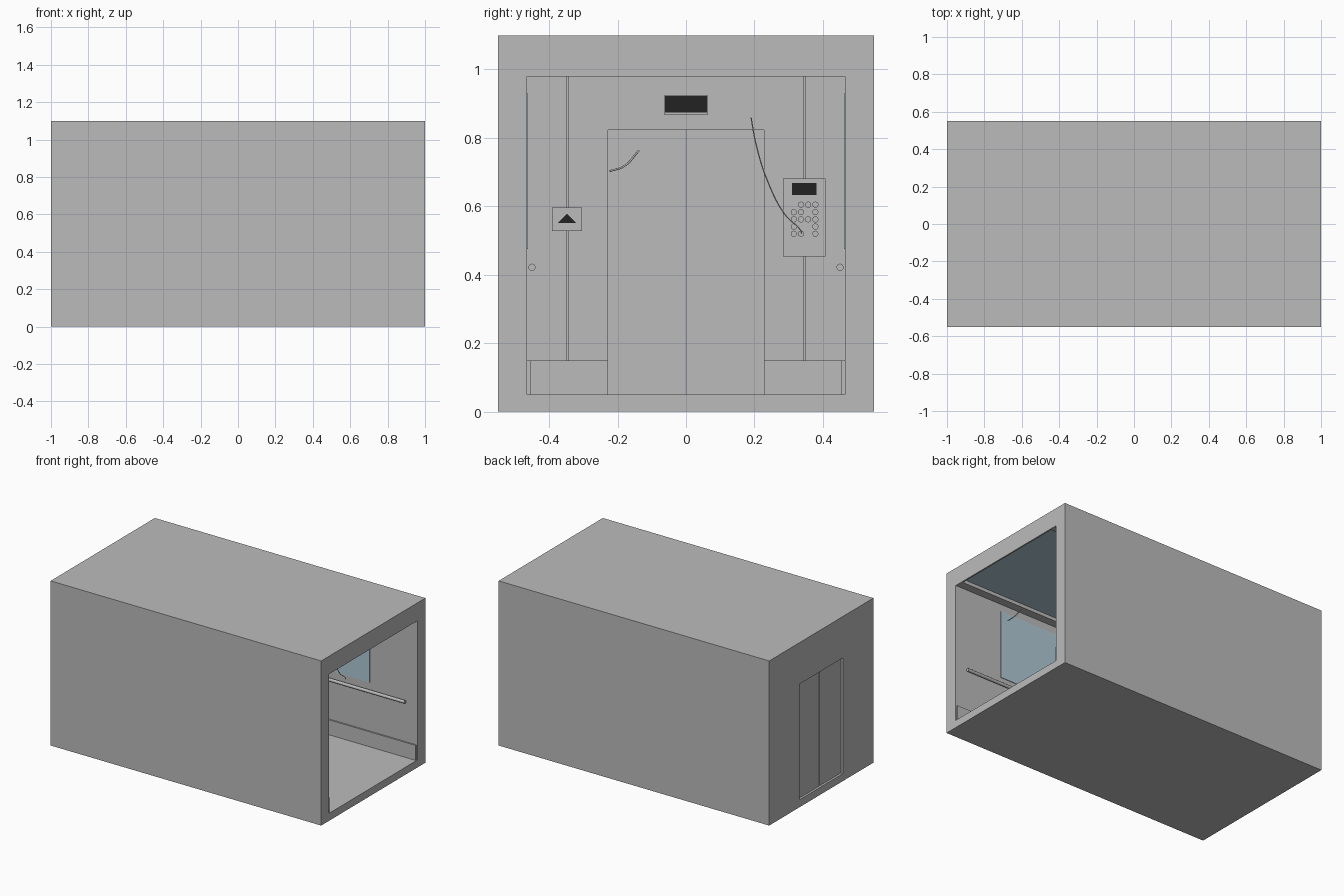
import bpy, bmesh, math
from mathutils import Vector

if "Cube" in bpy.data.objects:
    bpy.data.objects.remove(bpy.data.objects["Cube"])


def material(name, rgb):
    m = bpy.data.materials.new(name)
    m.diffuse_color = (*rgb, 1)
    m.use_nodes = True
    m.node_tree.nodes["Principled BSDF"].inputs["Base Color"].default_value = m.diffuse_color
    return m


GREY = material("steel grey", (0.5, 0.5, 0.5))
BLUE = material("pale blue glass", (0.44, 0.59, 0.67))
BLACK = material("display black", (0.016, 0.016, 0.016))


def finish(name, bm, mat):
    bmesh.ops.recalc_face_normals(bm, faces=bm.faces)
    me = bpy.data.meshes.new(name)
    bm.to_mesh(me)
    bm.free()
    me.materials.append(mat)
    ob = bpy.data.objects.new(name, me)
    bpy.context.collection.objects.link(ob)
    return ob


def box(name, x, y, z, mat=GREY):
    """Box from (min, max) ranges."""
    bm = bmesh.new()
    bmesh.ops.create_cube(bm, size=1)
    for v in bm.verts:
        v.co = [r[0] if c < 0 else r[1] for c, r in zip(v.co, (x, y, z))]
    return finish(name, bm, mat)


def rod(name, centre, radius, length, sides, mat=GREY):
    """Cylinder lying along x."""
    bm = bmesh.new()
    bmesh.ops.create_cone(bm, cap_ends=True, segments=sides, radius1=radius,
                          radius2=radius, depth=length)
    for v in bm.verts:
        v.co = Vector((v.co.z, v.co.x, v.co.y)) + Vector(centre)
    for f in bm.faces:
        f.smooth = len(f.verts) == 4
    return finish(name, bm, mat)


def strand(name, points, radius):
    """Thin curved wire."""
    cu = bpy.data.curves.new(name, 'CURVE')
    cu.dimensions = '3D'
    cu.bevel_depth = radius
    cu.bevel_resolution = 1
    cu.resolution_u = 6
    cu.use_fill_caps = True
    sp = cu.splines.new('BEZIER')
    sp.bezier_points.add(len(points) - 1)
    for bp, p in zip(sp.bezier_points, points):
        bp.co = p
        bp.handle_left_type = bp.handle_right_type = 'AUTO'
    cu.materials.append(GREY)
    bpy.context.collection.objects.link(bpy.data.objects.new(name, cu))


# Shell: solid block with cabin, doorway and ceiling recess cut out
BACK = -0.95
shell = box("cabin_shell", (-1, 1), (-0.55, 0.55), (0, 1.1))
cutters = [
    box("cabin_cutter", (BACK, 1.1), (-0.465, 0.465), (0.05, 0.98)),
    box("doorway_cutter", (-1.1, -0.9), (-0.228, 0.228), (0.05, 0.823)),
    box("ceiling_cutter", (-0.9, 0.99), (-0.41, 0.41), (0.9, 1.007)),
]
for c in cutters:
    mod = shell.modifiers.new(c.name, 'BOOLEAN')
    mod.operation = 'DIFFERENCE'
    mod.solver = 'EXACT'
    mod.object = c
deps = bpy.context.evaluated_depsgraph_get()
cut = bpy.data.meshes.new_from_object(shell.evaluated_get(deps))
shell.modifiers.clear()
shell.data = cut
for c in cutters:
    bpy.data.objects.remove(c)

# Ceiling glass
box("ceiling_glass", (-0.9, 0.99), (-0.41, 0.41), (1.003, 1.009), BLUE)

# Sliding doors
for name, a, b in (("left_door", -0.228, -0.0008), ("right_door", 0.0008, 0.228)):
    box(name, (-0.985, BACK), (a, b), (0.05, 0.823))

# End wall panels with narrow seams, and skirting beside the doors
F = BACK + 0.01
for s, side in ((-1, "left"), (1, "right")):
    def span(a, b):
        return tuple(sorted((s * a, s * b)))
    box(side + "_corner_panel", (BACK, F), span(0.349, 0.465), (0.15, 0.98))
    box(side + "_inner_panel", (BACK, F), span(0.228, 0.343), (0.15, 0.98))
    box(side + "_end_skirting", (BACK, F + 0.01), span(0.228, 0.455), (0.05, 0.15))
    # Side wall parts
    box(side + "_side_skirting", (BACK, 0.995), span(0.455, 0.465), (0.05, 0.15))
    box(side + "_mirror", (-0.65, 0.65), span(0.4615, 0.466), (0.475, 0.93), BLUE)
    rod(side + "_handrail", (0, s * 0.45, 0.422), 0.0105, 1.84, 20)
box("door_header_panel", (BACK, F), (-0.228, 0.228), (0.823, 0.98))

# Floor display over the doors
box("display_frame", (F, F + 0.006), (-0.064, 0.064), (0.868, 0.924))
box("floor_display", (F + 0.006, F + 0.010), (-0.062, 0.062), (0.874, 0.922), BLACK)

# Call plate with an up arrow
box("call_plate", (BACK, F + 0.008), (-0.391, -0.304), (0.528, 0.596))
bm = bmesh.new()
tri = [bm.verts.new((F + 0.011, y, z)) for y, z in
       ((-0.374, 0.552), (-0.321, 0.552), (-0.3475, 0.578))]
face = bm.faces.new(tri)
ext = bmesh.ops.extrude_face_region(bm, geom=[face])
for g in ext["geom"]:
    if isinstance(g, bmesh.types.BMVert):
        g.co.x -= 0.004
finish("up_arrow", bm, BLACK)

# Control panel with display and buttons
box("control_plate", (BACK, F + 0.008), (0.283, 0.408), (0.453, 0.682))
box("control_face", (F + 0.008, F + 0.012), (0.287, 0.404), (0.457, 0.678))
box("control_display", (F + 0.012, F + 0.015), (0.309, 0.382), (0.633, 0.669), BLACK)
cols = (0.315, 0.336, 0.357, 0.378)
rows = ((0.605, (1, 2, 3)), (0.583, (0, 1, 3)), (0.562, (0, 1, 2, 3)),
        (0.541, (0, 3)), (0.520, (0, 1, 3)))
for z, used in rows:
    for c in used:
        rod("button", (F + 0.014, cols[c], z), 0.009, 0.008, 14)

# Loose hanging wires near the entrance
strand("long_wire", [(0.55, 0.19, 0.86), (0.55, 0.205, 0.78), (0.55, 0.24, 0.67),
                     (0.55, 0.29, 0.575), (0.56, 0.335, 0.53), (0.56, 0.338, 0.52)], 0.002)
strand("short_wire", [(0.80, -0.222, 0.703), (0.785, -0.18, 0.718), (0.76, -0.138, 0.763)], 0.003)
